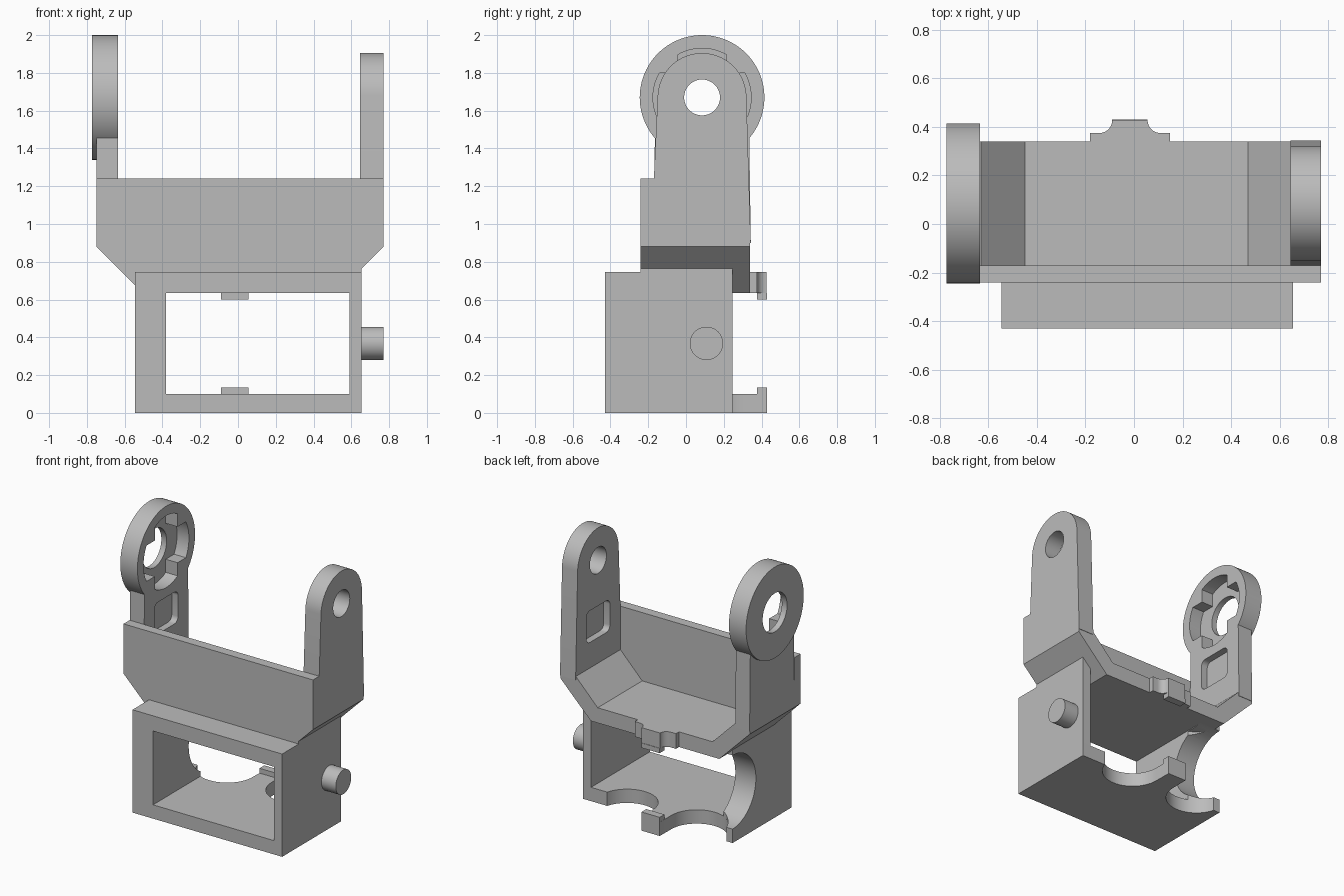
import bpy, bmesh, math
from mathutils import Vector

cube = bpy.data.objects.get("Cube")
if cube:
    bpy.data.objects.remove(cube, do_unlink=True)

grey = bpy.data.materials.new("plain_grey")
grey.use_nodes = True
GREY = (0.5, 0.5, 0.5, 1)
grey.diffuse_color = GREY
grey.node_tree.nodes["Principled BSDF"].inputs["Base Color"].default_value = GREY


def arc(cx, cy, r, a0, a1, n=24):
    """Points on an arc, angles in degrees."""
    steps = [math.radians(a0 + (a1 - a0) * i / n) for i in range(n + 1)]
    return [(cx + r * math.cos(a), cy + r * math.sin(a)) for a in steps]


def circle(cx, cy, r, n=64):
    return arc(cx, cy, r, 0, 360, n)[:-1]


def prism(name, pts, axis, lo, hi):
    """Extrude a flat outline along an axis from lo to hi."""
    place = {"x": lambda u, v, w: (w, u, v),
             "y": lambda u, v, w: (u, w, v),
             "z": lambda u, v, w: (u, v, w)}[axis]
    bm = bmesh.new()
    face = bm.faces.new([bm.verts.new(place(u, v, lo)) for u, v in pts])
    new = bmesh.ops.extrude_face_region(bm, geom=[face])["geom"]
    bmesh.ops.translate(bm, vec=Vector(place(0, 0, hi - lo)),
                        verts=[g for g in new if isinstance(g, bmesh.types.BMVert)])
    bmesh.ops.recalc_face_normals(bm, faces=bm.faces)
    mesh = bpy.data.meshes.new(name)
    bm.to_mesh(mesh)
    bm.free()
    mesh.materials.append(grey)
    ob = bpy.data.objects.new(name, mesh)
    bpy.context.collection.objects.link(ob)
    return ob


def rect(u0, u1, v0, v1):
    return [(u0, v0), (u1, v0), (u1, v1), (u0, v1)]


def combine(ob, tool, operation="DIFFERENCE"):
    """Apply a boolean and remove the tool."""
    tool.hide_render = True
    mod = ob.modifiers.new("cut", "BOOLEAN")
    mod.operation, mod.object, mod.solver = operation, tool, "EXACT"
    bpy.context.view_layer.objects.active = ob
    bpy.ops.object.modifier_apply(modifier=mod.name)
    bpy.data.objects.remove(tool, do_unlink=True)


def pocket(x0, x1):
    """Rounded rectangular cutter for the arm recess."""
    r, pts = 0.04, []
    for i, (y, z) in enumerate([(0.18, 1.3), (-0.01, 1.3), (-0.01, 1.15), (0.18, 1.15)]):
        pts += arc(y, z, r, 90 * i, 90 * i + 90, 6)
    return prism("pocket_cutter", pts, "x", x0, x1)


PY, PZ = 0.085, 1.67     # pivot axis
HX = -0.017              # latch centre
BACK = 0.245             # back of the lower frame

# Lower frame: floor with two scallops beside the latch tongue
floor = [(-0.545, -0.43), (0.655, -0.43), (0.655, BACK)]
floor += arc(HX + 0.28, 0.3, 0.205, -15.6, -180)
floor += [(HX + 0.073, 0.43), (HX - 0.073, 0.43)]
floor += arc(HX - 0.28, 0.3, 0.205, 0, -164.4)
floor += [(-0.545, BACK)]
prism("frame_floor", floor, "z", 0, 0.1)
prism("lower_latch_lip", rect(HX - 0.073, HX + 0.073, 0.375, 0.43), "z", 0.1, 0.135)
prism("frame_top_bar", rect(-0.38, 0.59, -0.43, -0.24), "z", 0.635, 0.745)
prism("frame_left_wall", [(-0.43, 0.1), (BACK, 0.1), (BACK, 0.77), (-0.24, 0.77),
                          (-0.24, 0.745), (-0.43, 0.745)], "x", 0.59, 0.655)

# Thick wall with round cutaways
wall = prism("frame_right_wall", rect(-0.43, BACK, 0.1, 0.745), "x", -0.545, -0.38)
combine(wall, prism("side_cutter", circle(BACK, 0.368, 0.267), "x", -0.7, -0.2))
combine(wall, prism("scallop_cutter", circle(HX - 0.28, 0.3, 0.205), "z", 0.05, 0.63))

# Side peg
prism("side_peg", circle(0.108, 0.368, 0.088), "x", 0.65, 0.77)

# Upper tray: chamfered channel, front wall and latch
tray = [(-0.75, 0.88), (-0.505, 0.635), (0.525, 0.635), (0.77, 0.88), (0.77, 0.925),
        (0.645, 0.925), (0.47, 0.745), (-0.45, 0.745), (-0.63, 0.925), (-0.75, 0.925)]
prism("tray_floor", tray, "y", -0.24, 0.34)
front = [(-0.75, 0.88), (-0.615, 0.745), (0.635, 0.745), (0.77, 0.88), (0.77, 1.24), (-0.75, 1.24)]
prism("tray_front_wall", front, "y", -0.24, -0.17)
latch = [(HX - 0.165, 0.33), (HX + 0.165, 0.33), (HX + 0.165, 0.375)]
latch += arc(HX + 0.125, 0.427, 0.052, 270, 180, 8)
latch += arc(HX - 0.125, 0.427, 0.052, 0, -90, 8)
latch += [(HX - 0.165, 0.375)]
prism("upper_latch", latch, "z", 0.635, 0.745)
prism("upper_latch_lip", rect(HX - 0.073, HX + 0.073, 0.375, 0.43), "z", 0.6, 0.635)

# Tall rounded arm
outline = [(-0.17, 0.9), (0.343, 0.9)] + arc(PY, PZ, 0.235, 2, 178, 40) + [(-0.17, 1.24)]
arm = prism("left_arm", outline, "x", 0.645, 0.77)
combine(arm, prism("hole_cutter", circle(PY, PZ, 0.095), "x", 0.5, 0.9))
combine(arm, pocket(0.6, 0.695))

# Short arm carrying the pivot disc
arm = prism("right_arm", [(-0.17, 0.9), (0.343, 0.9), (0.335, 1.458), (-0.165, 1.458)],
            "x", -0.75, -0.635)
combine(arm, prism("pivot_disc", circle(PY, PZ, 0.33, 96), "x", -0.772, -0.635), "UNION")
cross = []
for i in range(4):
    cross += arc(PY, PZ, 0.26, 90 * i - 30, 90 * i + 30, 12)
    a = math.radians(90 * i + 45)
    cross.append((PY + 0.184 * math.cos(a), PZ + 0.184 * math.sin(a)))
combine(arm, prism("cross_cutter", cross, "x", -0.73, -0.5))
combine(arm, prism("hole_cutter", circle(PY, PZ, 0.14), "x", -0.9, -0.5))
combine(arm, pocket(-0.685, -0.6))

# Smooth the round surfaces, keep the edges sharp
for ob in bpy.context.collection.objects:
    if ob.type == "MESH" and grey.name in ob.data.materials:
        bpy.ops.object.select_all(action="DESELECT")
        ob.select_set(True)
        bpy.context.view_layer.objects.active = ob
        bpy.ops.object.shade_smooth_by_angle(angle=math.radians(25))
